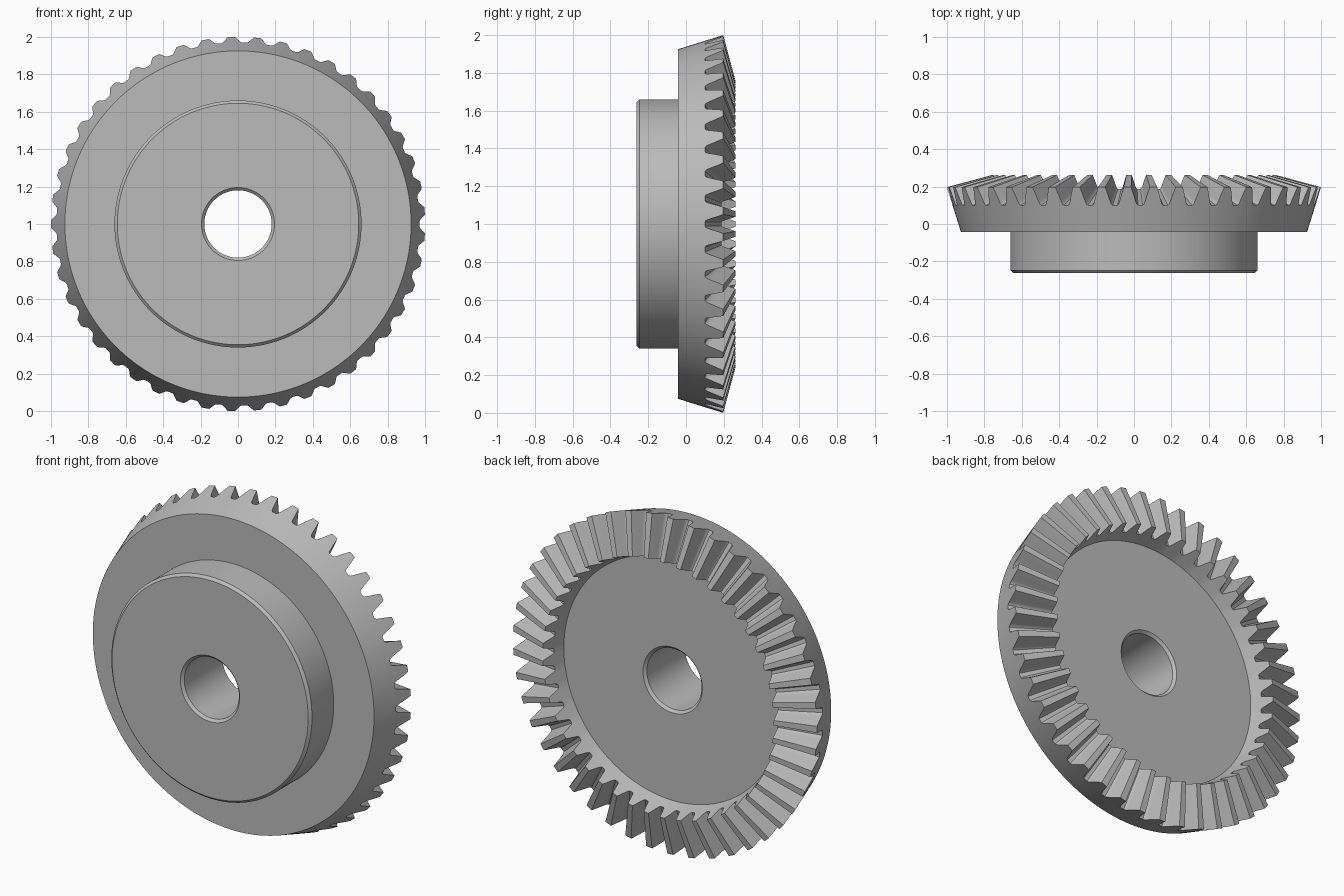
import bpy, bmesh, math

cube = bpy.data.objects.get("Cube")
if cube:
    bpy.data.objects.remove(cube, do_unlink=True)

TEETH = 45
APEX = 0.466                       # height on the axis where all tooth lines meet
ROOT, TIP = (0.97, 0.10), (1.0, 0.197)   # (radius, y) at the outer end of a tooth
INNER = 0.76                       # inner tooth end as a share of the outer end

# Half tooth outline: (share of the pitch from the tooth centre, height 0..1)
half = [(0.14, 1), (0.20, 0.75), (0.255, 0.5), (0.315, 0.22), (0.355, 0.07), (0.41, 0)]
outline = [(-a, h) for a, h in reversed(half)] + half

# Lathe profile before and after the toothed rim, as (radius, y)
front = [(0.18, -0.248), (0.195, -0.2625), (0.645, -0.2625), (0.66, -0.2475),
         (0.66, -0.043), (0.925, -0.043), (0.962, 0.075)]
back = [(0.716, 0.125), (0.195, 0.125), (0.18, 0.11)]


def section(height):
    """Closed profile through the gear at one tooth height."""
    r = ROOT[0] + (TIP[0] - ROOT[0]) * height
    y = ROOT[1] + (TIP[1] - ROOT[1]) * height
    inner = (r * INNER, APEX + (y - APEX) * INNER)
    return front + [(r, y), inner] + back


# Sweep the profile around the y axis, a gap facing +x
bm = bmesh.new()
columns = []
for tooth in range(TEETH):
    for share, height in outline:
        angle = (tooth + 0.5 + share) * math.tau / TEETH
        columns.append([bm.verts.new((r * math.cos(angle), y, 1 + r * math.sin(angle)))
                        for r, y in section(height)])

for i, col in enumerate(columns):
    nxt = columns[(i + 1) % len(columns)]
    for j in range(len(col)):
        k = (j + 1) % len(col)
        bm.faces.new((col[j], col[k], nxt[k], nxt[j]))
bmesh.ops.recalc_face_normals(bm, faces=bm.faces)

mesh = bpy.data.meshes.new("bevel_gear")
bm.to_mesh(mesh)
bm.free()
gear = bpy.data.objects.new("bevel_gear", mesh)
bpy.context.collection.objects.link(gear)

# Plain grey metal
grey = bpy.data.materials.new("grey_metal")
grey.use_nodes = True
colour = (0.5, 0.5, 0.5, 1)
grey.diffuse_color = colour
grey.node_tree.nodes["Principled BSDF"].inputs["Base Color"].default_value = colour
mesh.materials.append(grey)

bpy.ops.object.select_all(action='DESELECT')
gear.select_set(True)
bpy.context.view_layer.objects.active = gear
bpy.ops.object.shade_smooth_by_angle(angle=math.radians(30))
